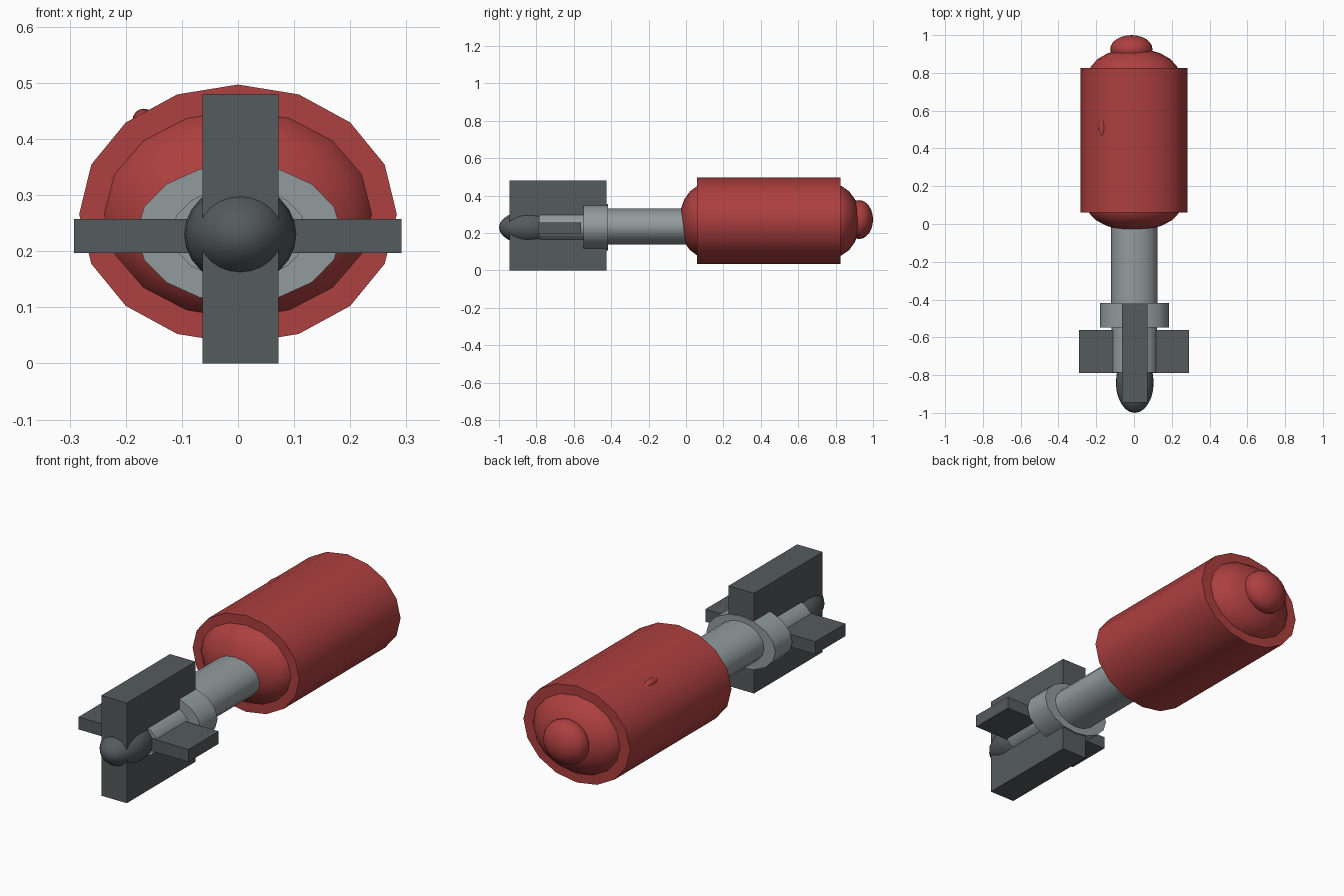
import bpy, math

if "Cube" in bpy.data.objects:
    bpy.data.objects.remove(bpy.data.objects["Cube"])


def material(name, rgb):
    m = bpy.data.materials.new(name)
    m.diffuse_color = (*rgb, 1)
    m.use_nodes = True
    m.node_tree.nodes["Principled BSDF"].inputs["Base Color"].default_value = m.diffuse_color
    return m


RED = material("red_paint", (0.42, 0.05, 0.05))
STEEL = material("light_steel", (0.29, 0.33, 0.34))
DARK = material("dark_steel", (0.09, 0.105, 0.11))


def finish(name, mat, scale, rot=False, smooth=True):
    o = bpy.context.object
    o.name = name
    o.scale = scale
    if rot:
        o.rotation_euler = (math.pi / 2, 0, 0)
    bpy.ops.object.transform_apply(location=False, rotation=True, scale=True)
    if smooth:
        bpy.ops.object.shade_smooth_by_angle(angle=math.radians(35))
    o.data.materials.append(mat)
    return o


def tube(name, mat, x, z, y0, y1, rx, rz):
    """16-sided oval cylinder running along y."""
    bpy.ops.mesh.primitive_cylinder_add(vertices=16, radius=1, depth=1,
                                        location=(x, (y0 + y1) / 2, z))
    return finish(name, mat, (rx, rz, y1 - y0), rot=True)


def ball(name, mat, center, radii, seg=16, rings=10):
    """Ellipsoid with its poles along y."""
    bpy.ops.mesh.primitive_uv_sphere_add(segments=seg, ring_count=rings, radius=1,
                                         location=center)
    rx, ry, rz = radii
    return finish(name, mat, (rx, rz, ry), rot=True)


def box(name, mat, lo, hi):
    bpy.ops.mesh.primitive_cube_add(size=1, location=[(a + b) / 2 for a, b in zip(lo, hi)])
    return finish(name, mat, [b - a for a, b in zip(lo, hi)], smooth=False)


# red body with domed ends and nose
tube("body", RED, 0, 0.266, 0.06, 0.827, 0.283, 0.231)
ball("tail_dome", RED, (0, 0.10, 0.266), (0.25, 0.135, 0.194))
ball("nose_dome", RED, (0, 0.79, 0.266), (0.24, 0.14, 0.194))
ball("nose_cap", RED, (-0.014, 0.925, 0.272), (0.112, 0.075, 0.104), 24, 12)

# small blister on the body
ball("blister", RED, (-0.168, 0.51, 0.434), (0.02, 0.055, 0.02))

# tail tube and collar
tube("neck", STEEL, 0.002, 0.235, -0.48, 0.03, 0.123, 0.096)
tube("tail_tube", STEEL, 0.002, 0.232, -0.785, -0.48, 0.121, 0.083)
tube("collar", STEEL, 0.002, 0.232, -0.547, -0.418, 0.183, 0.124)

# fins and tail tip
box("vertical_fin", DARK, (-0.063, -0.945, 0), (0.072, -0.425, 0.48))
box("horizontal_fin", DARK, (-0.292, -0.79, 0.197), (0.291, -0.562, 0.257))
ball("tail_tip", DARK, (0.004, -0.84, 0.23), (0.1, 0.16, 0.09), 24, 12)
